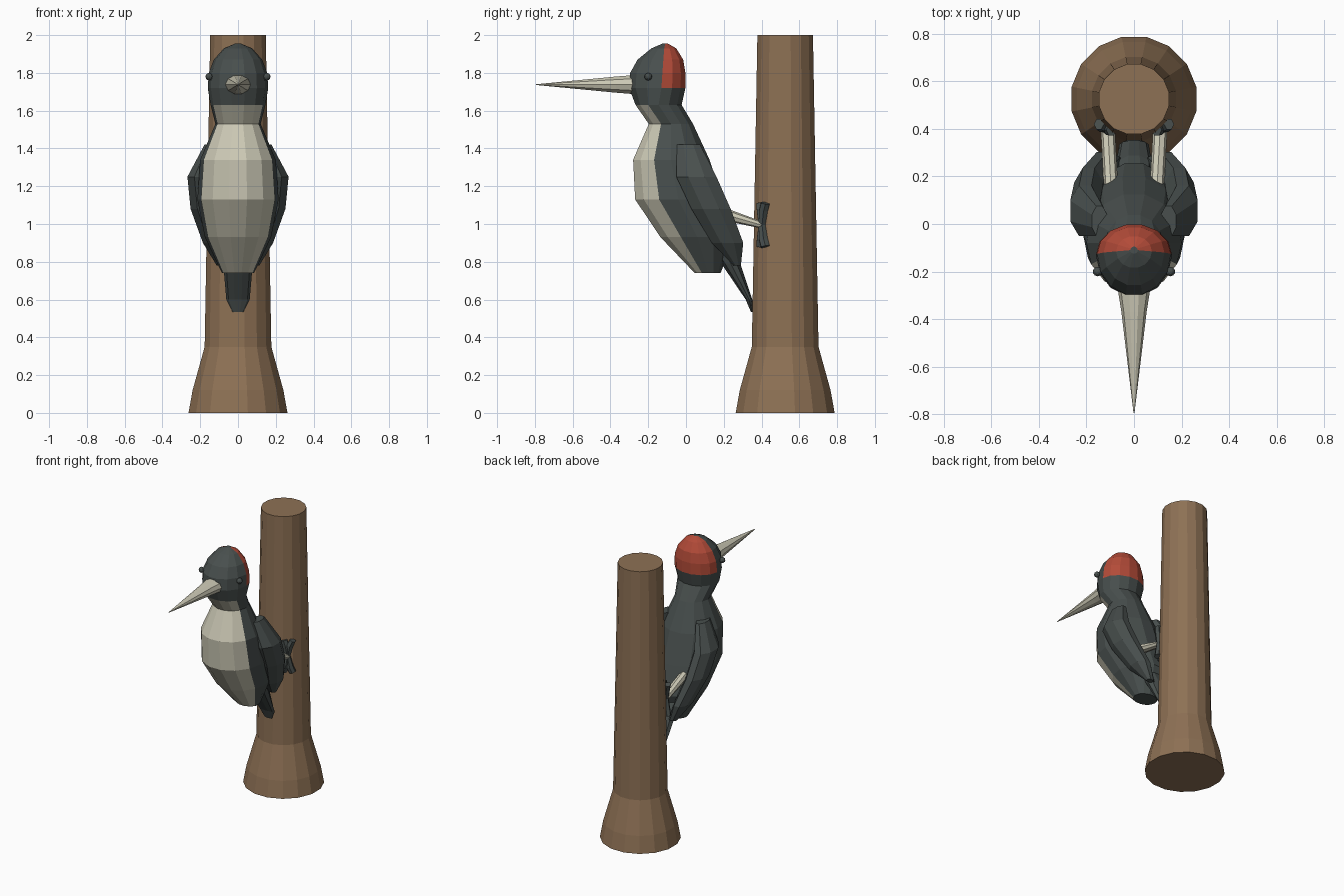
import bpy, bmesh
from math import sin, cos, pi
from mathutils import Vector

if "Cube" in bpy.data.objects:
    bpy.data.objects.remove(bpy.data.objects["Cube"])


def mat(name, rgb):
    m = bpy.data.materials.new(name)
    m.diffuse_color = (*rgb, 1)
    m.use_nodes = True
    m.node_tree.nodes["Principled BSDF"].inputs["Base Color"].default_value = m.diffuse_color
    return m


DARK = mat("charcoal", (0.065, 0.078, 0.075))
CREAM = mat("cream", (0.60, 0.58, 0.46))
RED = mat("red", (0.45, 0.07, 0.04))
BROWN = mat("bark", (0.27, 0.165, 0.09))


def ring(z, yf, ym, yb, rx, n, xc=0, off=0.5):
    """Horizontal ring with separate front and back depths."""
    pts = []
    for k in range(n):
        a = 2 * pi * (k + off) / n
        d = ym - yf if cos(a) > 0 else yb - ym
        pts.append(Vector((xc + rx * sin(a), ym - d * cos(a), z)))
    return pts


def loft(name, rings, mats, pick=None):
    """Skin a list of rings, cap both ends; pick(row, column) chooses the material."""
    bm = bmesh.new()
    rows = [[bm.verts.new(p) for p in r] for r in rings]
    n = len(rows[0])
    for i in range(len(rows) - 1):
        for k in range(n):
            j = (k + 1) % n
            f = bm.faces.new((rows[i][k], rows[i][j], rows[i + 1][j], rows[i + 1][k]))
            f.material_index = pick(i, k) if pick else 0
    bm.faces.new(rows[0])
    bm.faces.new(rows[-1])
    bmesh.ops.recalc_face_normals(bm, faces=bm.faces)
    me = bpy.data.meshes.new(name)
    bm.to_mesh(me)
    bm.free()
    for m in mats:
        me.materials.append(m)
    ob = bpy.data.objects.new(name, me)
    bpy.context.collection.objects.link(ob)
    return ob


def tube(name, stations, n, material):
    """Tube through (point, width, height) stations, along one straight direction."""
    a, b = Vector(stations[0][0]), Vector(stations[-1][0])
    d = (b - a).normalized()
    up = Vector((0, 0, 1)) if abs(d.z) < 0.8 else Vector((0, 1, 0))
    side = d.cross(up).normalized()
    up = side.cross(d)
    rings = [[Vector(p) + side * w * cos(2 * pi * k / n) + up * h * sin(2 * pi * k / n)
              for k in range(n)] for p, w, h in stations]
    return loft(name, rings, [material])


# Tree trunk with flared foot
loft("trunk", [ring(z, 0.525 - r, 0.525, 0.525 + r, r, 16)
               for z, r in [(0, 0.267), (0.12, 0.245), (0.35, 0.18), (2, 0.15)]], [BROWN])

# Body, neck and head in one skin: z, front, middle, back, half width
BODY = [(0.74, 0.045, 0.115, 0.185, 0.085),
        (0.93, -0.14, 0.06, 0.26, 0.175),
        (1.13, -0.275, -0.04, 0.20, 0.215),
        (1.34, -0.285, -0.08, 0.13, 0.20),
        (1.53, -0.20, -0.08, 0.04, 0.12),
        (1.63, -0.27, -0.145, -0.02, 0.145),
        (1.72, -0.305, -0.13, 0.0, 0.16),
        (1.80, -0.30, -0.125, 0.0, 0.155),
        (1.87, -0.26, -0.12, -0.012, 0.128),
        (1.93, -0.185, -0.115, -0.05, 0.075),
        (1.955, -0.125, -0.11, -0.095, 0.016)]


def plumage(i, k):
    m = (k + 1) % 14
    if i < 5 and m in (0, 1, 2, 12, 13):
        return 1                      # cream breast
    return 2 if i >= 6 and 4 <= m <= 10 else 0   # red nape


loft("body", [ring(*r, 14) for r in BODY], [DARK, CREAM, RED], plumage)

# Tail braced on the trunk
loft("tail", [ring(z, f, (f + b) / 2, b, w, 10) for z, f, b, w in
              [(0.92, 0.10, 0.22, 0.08), (0.79, 0.185, 0.29, 0.078),
               (0.60, 0.315, 0.352, 0.062), (0.535, 0.343, 0.356, 0.03)]], [DARK])

# Beak
tube("beak", [((0, -0.25, 1.738), 0.072, 0.055), ((0, -0.37, 1.738), 0.053, 0.045),
              ((0, -0.795, 1.738), 0.002, 0.002)], 10, CREAM)

# Paired parts
for s, tag in ((1, "right"), (-1, "left")):
    # Folded wing
    loft("wing_" + tag, [ring(z, f, (f + b) / 2, b, w, 8, s * x) for z, f, b, x, w in
                         [(1.42, -0.055, 0.08, 0.145, 0.035),
                          (1.25, -0.06, 0.17, 0.205, 0.068),
                          (1.08, 0.02, 0.245, 0.19, 0.066),
                          (0.90, 0.13, 0.31, 0.135, 0.055),
                          (0.78, 0.25, 0.292, 0.085, 0.03)]], [DARK])
    # Leg
    tube("leg_" + tag, [((s * 0.095, 0.12, 1.075), 0.03, 0.04),
                        ((s * 0.11, 0.40, 0.995), 0.03, 0.018)], 8, CREAM)
    # Two toes up, two toes down
    for v, z in (("upper", 1.11), ("lower", 0.88)):
        for side, x, y in (("inner", 0.095, 0.395), ("outer", 0.147, 0.42)):
            mid = (s * (0.118 + x) / 2, (0.4 + y) / 2, (0.995 + z * 2) / 3)
            tube(f"{v}_{side}_toe_{tag}", [((s * 0.118, 0.402, 0.995), 0.02, 0.02),
                                           (mid, 0.024, 0.026),
                                           ((s * x, y, z), 0.022, 0.026)], 6, DARK)
    # Eye
    bpy.ops.mesh.primitive_uv_sphere_add(segments=10, ring_count=6, radius=0.02,
                                         location=(s * 0.153, -0.2, 1.78))
    eye = bpy.context.object
    eye.name = "eye_" + tag
    eye.data.materials.append(DARK)
